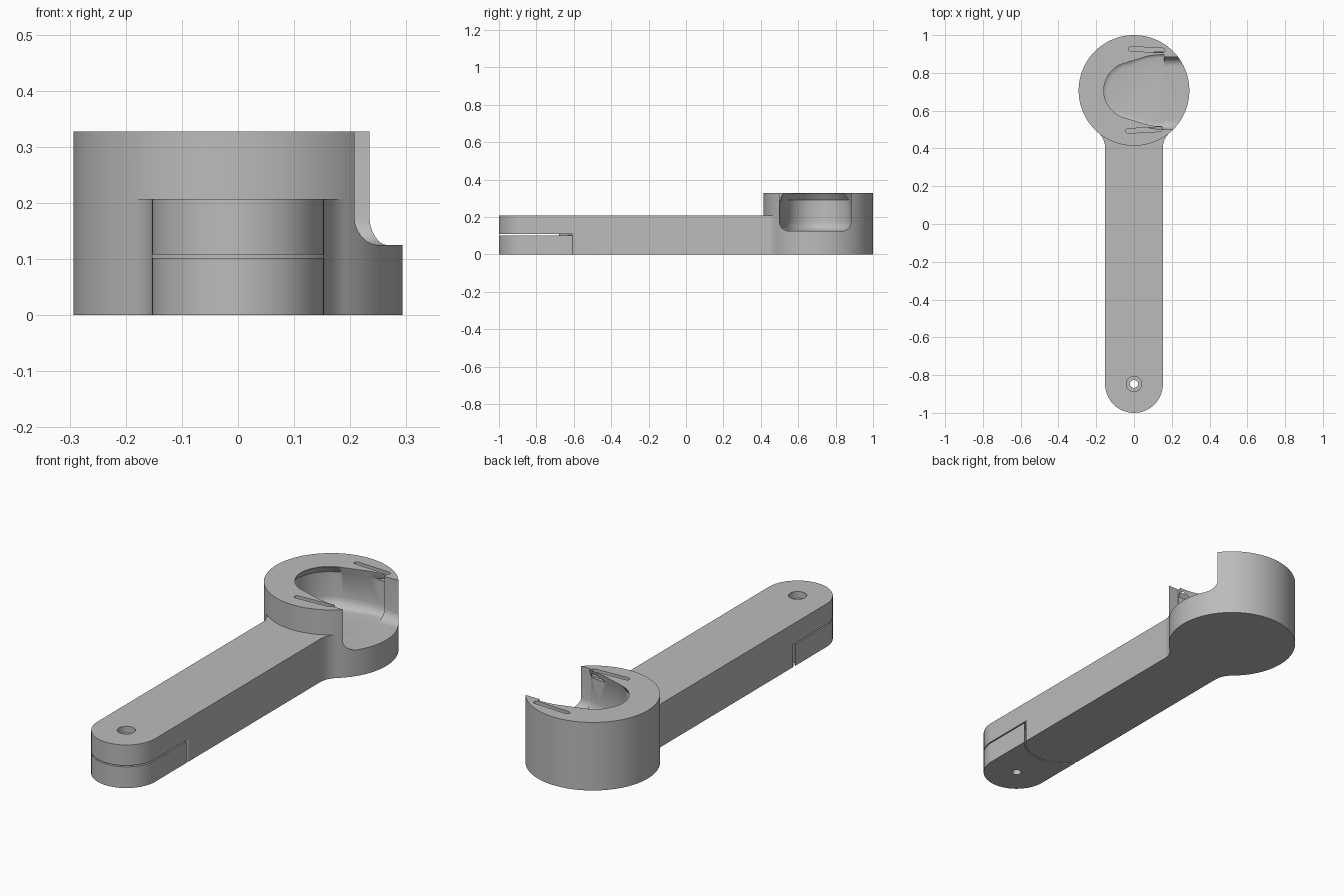
import bpy, bmesh
from math import sin, cos, pi, radians, sqrt

cube = bpy.data.objects.get("Cube")
if cube:
    bpy.data.objects.remove(cube, do_unlink=True)

grey = bpy.data.materials.new("plain grey")
grey.use_nodes = True
colour = (0.5, 0.5, 0.5, 1)
grey.diffuse_color = colour
grey.node_tree.nodes["Principled BSDF"].inputs["Base Color"].default_value = colour

HEAD_Y, HEAD_R, HEAD_TOP = 0.707, 0.293, 0.327
HALF_W, HANDLE_TOP, TIP_Y = 0.153, 0.207, -0.847
SLIT = 0.105


def arc(cx, cy, r, start, end, n):
    angles = [radians(start + (end - start) * i / n) for i in range(n + 1)]
    return [(cx + r * cos(a), cy + r * sin(a)) for a in angles]


def loft(name, rings):
    """Solid through stacked (z, outline) rings of equal point count."""
    bm = bmesh.new()
    loops = [[bm.verts.new((x, y, z)) for x, y in pts] for z, pts in rings]
    for a, b in zip(loops, loops[1:]):
        for i in range(len(a)):
            j = (i + 1) % len(a)
            bm.faces.new((a[i], a[j], b[j], b[i]))
    bm.faces.new(loops[0])
    bm.faces.new(loops[-1])
    bmesh.ops.recalc_face_normals(bm, faces=bm.faces)
    mesh = bpy.data.meshes.new(name)
    bm.to_mesh(mesh)
    bm.free()
    mesh.materials.append(grey)
    ob = bpy.data.objects.new(name, mesh)
    bpy.context.collection.objects.link(ob)
    return ob


def prism(name, outline, z0, z1):
    return loft(name, [(z0, outline), (z1, outline)])


def combine(target, other, operation):
    mod = target.modifiers.new("combine", 'BOOLEAN')
    mod.operation, mod.solver, mod.object = operation, 'EXACT', other
    bpy.context.view_layer.objects.active = target
    bpy.ops.object.modifier_apply(modifier=mod.name)
    bpy.data.objects.remove(other, do_unlink=True)


def circle(x, y, r, n=48):
    return arc(x, y, r, 0, 360, n)[:-1]


# Handle: rounded tip and fillets running into the head
fr = 0.105
fx = HALF_W + fr
fy = HEAD_Y - sqrt((HEAD_R + fr) ** 2 - fx ** 2)
sweep = 180 - math_angle if (math_angle := None) else 130
fillet = arc(fx, fy, fr, 180, sweep, 12)
outline = arc(0, TIP_Y, HALF_W, 180, 360, 48) + fillet
outline += [(0.15, 0.62), (-0.15, 0.62)] + [(-x, y) for x, y in reversed(fillet)]
wrench = prism("handle_and_head", outline, 0, HANDLE_TOP)

# Round head
combine(wrench, prism("head", circle(0, HEAD_Y, HEAD_R, 128), 0, HEAD_TOP), 'UNION')


# Undercut pocket with a rounded floor edge and an inward lip
def pocket(off):
    back = arc(-0.01, HEAD_Y, 0.15 + off, 105, 255, 32)
    side = [(0.16, 0.19), (0.11, 0.188), (0.07, 0.181)]
    upper = [(x, HEAD_Y + d + off * 0.6) for x, d in side]
    lower = [(x, 2 * HEAD_Y - y) for x, y in reversed(upper)]
    return upper + back + lower


FLOOR, ROUND = 0.125, 0.05
steps = [radians(15 * i) for i in range(7)]
rounding = [(FLOOR + ROUND * (1 - cos(a)), ROUND * (1 - sin(a))) for a in steps]
rings = [(z, pocket(0.025 - inset)) for z, inset in rounding]
rings += [(0.29, pocket(0.025)), (HEAD_TOP - 0.002, pocket(0)), (0.4, pocket(0))]
combine(wrench, loft("pocket", rings), 'DIFFERENCE')


# Mouth open towards the side
def mouth(inset):
    y0, y1 = 0.5 + inset, 0.883 - inset
    return [(0.152, y0), (0.4, y0), (0.4, y1), (0.152, y1)]


rings = [(z, mouth(inset)) for z, inset in rounding] + [(0.4, mouth(0))]
combine(wrench, loft("mouth", rings), 'DIFFERENCE')

# Two narrow slots on the rim
for x, y, tilt in ((0.067, 0.923, -3), (0.052, 0.497, 3)):
    capsule = arc(0.085, 0, 0.012, -90, 90, 10) + arc(-0.085, 0, 0.012, 90, 270, 10)
    c, s = cos(radians(tilt)), sin(radians(tilt))
    pts = [(x + u * c - v * s, y + u * s + v * c) for u, v in capsule]
    combine(wrench, prism("rim_slot", pts, HEAD_TOP - 0.04, 0.4), 'DIFFERENCE')

# Counterbored hanging hole
combine(wrench, prism("hole", circle(0, TIP_Y, 0.021), -0.1, 0.3), 'DIFFERENCE')
combine(wrench, prism("counterbore", circle(0, TIP_Y, 0.04), 0.175, 0.3), 'DIFFERENCE')

# Thin gap that separates the lower tip piece along a curved seam
seam_in = arc(0, -0.5, 0.18, 200, 340, 40)
seam_out = arc(0, -0.5, 0.187, 340, 200, 40)
combine(wrench, prism("seam", seam_in + seam_out, -0.1, SLIT), 'DIFFERENCE')
flat = seam_in + [(0.3, -0.58), (0.3, -1.2), (-0.3, -1.2), (-0.3, -0.58)]
combine(wrench, prism("slit", flat, SLIT - 0.003, SLIT + 0.003), 'DIFFERENCE')

# Smooth curved walls, crisp edges
bpy.ops.object.select_all(action='DESELECT')
wrench.select_set(True)
bpy.context.view_layer.objects.active = wrench
bpy.ops.object.shade_smooth_by_angle(angle=radians(30))
